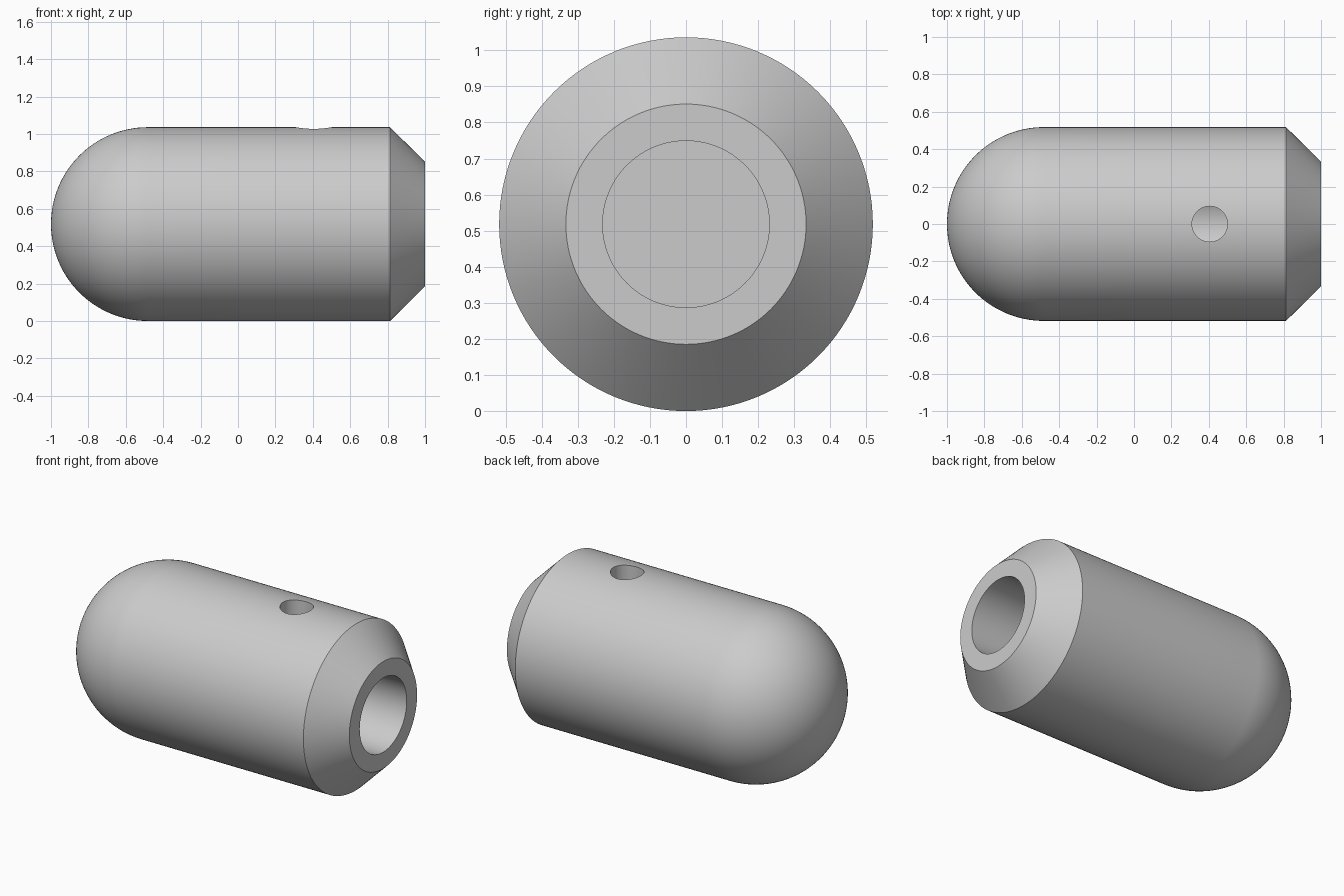
import bpy, bmesh, math
from mathutils import Matrix, Vector

old = bpy.data.objects.get("Cube")
if old:
    bpy.data.objects.remove(old, do_unlink=True)

RADIUS = 0.518        # outer barrel, also the axis height
FACE_RADIUS = 0.333   # flat end ring
BORE_RADIUS = 0.231
BORE_END = 0.0
SHOULDER = 0.813      # start of the chamfer
HOLE_X, HOLE_RADIUS = 0.405, 0.095
SEGMENTS = 128

grey = bpy.data.materials.new("light grey metal")
grey.use_nodes = True
colour = (0.6, 0.6, 0.6, 1)
grey.diffuse_color = colour
grey.node_tree.nodes["Principled BSDF"].inputs["Base Color"].default_value = colour


def add_object(name, bm):
    mesh = bpy.data.meshes.new(name)
    bm.to_mesh(mesh)
    bm.free()
    mesh.materials.append(grey)
    obj = bpy.data.objects.new(name, mesh)
    bpy.context.collection.objects.link(obj)
    return obj


def revolve(name, profile):
    """Turn (x, radius) points around the x axis into a closed solid."""
    bm = bmesh.new()
    verts = [bm.verts.new((x, 0, r)) for x, r in profile]
    edges = [bm.edges.new(pair) for pair in zip(verts, verts[1:])]
    bmesh.ops.spin(bm, geom=verts + edges, cent=(0, 0, 0), axis=(1, 0, 0),
                   angle=math.tau, steps=SEGMENTS, use_merge=True)
    bmesh.ops.remove_doubles(bm, verts=bm.verts, dist=1e-5)
    bmesh.ops.recalc_face_normals(bm, faces=bm.faces)
    bmesh.ops.translate(bm, verts=bm.verts, vec=Vector((0, 0, RADIUS)))
    return add_object(name, bm)


# Domed nose, straight barrel, chamfered end and blind bore in one profile
dome_x = RADIUS - 1
steps = 32
profile = [(dome_x - RADIUS * math.cos(a), RADIUS * math.sin(a))
           for a in (math.pi / 2 * i / steps for i in range(steps + 1))]
profile[0] = (-1, 0)
profile += [(x, RADIUS) for x in (0.0, 0.28, 0.53, SHOULDER)]
profile += [(1, FACE_RADIUS), (1, BORE_RADIUS), (BORE_END, BORE_RADIUS), (BORE_END, 0)]
body = revolve("domed_body", profile)

# Cross hole from the top into the bore
bm = bmesh.new()
bmesh.ops.create_cone(bm, cap_ends=True, segments=64, radius1=HOLE_RADIUS,
                      radius2=HOLE_RADIUS, depth=RADIUS * 1.2,
                      matrix=Matrix.Translation((HOLE_X, 0, RADIUS * 1.65)))
cutter = add_object("cross_hole_cutter", bm)
cutter.hide_render = True

cut = body.modifiers.new("cross_hole", "BOOLEAN")
cut.operation = "DIFFERENCE"
cut.solver = "EXACT"
cut.object = cutter
bpy.ops.object.select_all(action="DESELECT")
bpy.context.view_layer.objects.active = body
body.select_set(True)
bpy.ops.object.modifier_apply(modifier=cut.name)
bpy.data.objects.remove(cutter, do_unlink=True)
bpy.ops.object.shade_smooth_by_angle(angle=math.radians(30))
